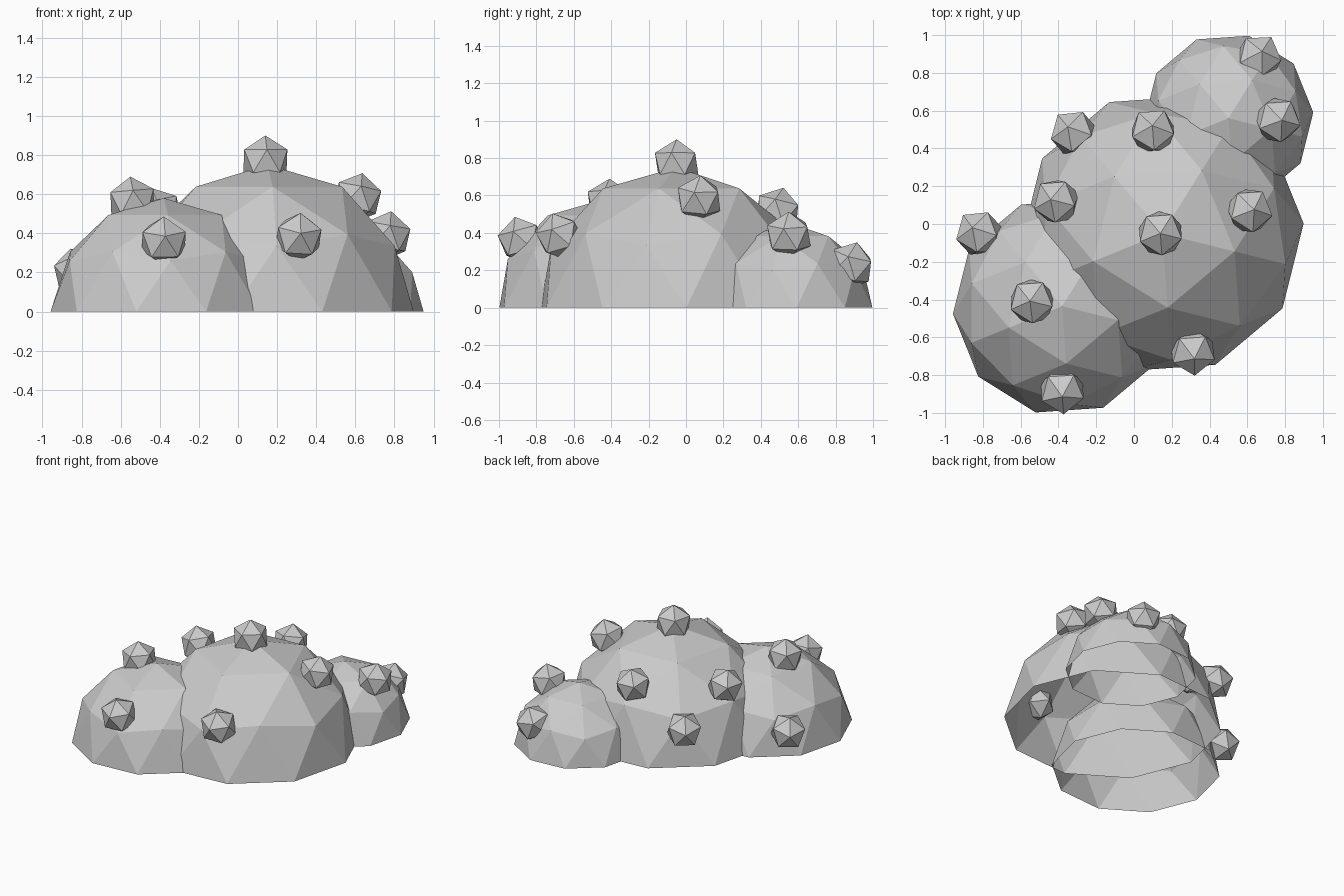
import bpy, bmesh
from math import radians
from mathutils import Vector, Matrix, Quaternion

if "Cube" in bpy.data.objects:
    bpy.data.objects.remove(bpy.data.objects["Cube"])

TURN = Matrix.Rotation(radians(-14), 4, 'Z')
UP = Vector((0, 0, 1))


def ico(name, centre, radius, subdiv, tilt=None, half=False):
    """Flat-shaded icosphere; optionally only its open upper half."""
    bm = bmesh.new()
    bmesh.ops.create_icosphere(bm, subdivisions=subdiv, radius=radius)
    if half:
        low = [f for f in bm.faces if f.calc_center_median().z < 0]
        bmesh.ops.delete(bm, geom=low, context='FACES')
    rot = tilt.to_matrix().to_4x4() if tilt else Matrix.Identity(4)
    bm.transform(Matrix.Translation(centre) @ rot @ TURN)
    mesh = bpy.data.meshes.new(name)
    bm.to_mesh(mesh)
    bm.free()
    obj = bpy.data.objects.new(name, mesh)
    bpy.context.collection.objects.link(obj)
    return obj


# Leafy mounds: name, centre, radius, berry centres
mounds = [
    ("bush_main", (0.15, -0.05, 0), 0.75, [
        (0.14, -0.05, 0.77), (0.31, -0.675, 0.38), (0.61, 0.07, 0.58),
        (0.10, 0.49, 0.515), (-0.41, 0.12, 0.505), (-0.32, 0.48, 0.28)]),
    ("bush_front", (-0.38, -0.435, 0), 0.58, [
        (-0.38, -0.88, 0.36), (-0.54, -0.41, 0.56), (-0.82, -0.05, 0.20)]),
    ("bush_back", (0.50, 0.56, 0), 0.45, [
        (0.76, 0.55, 0.385), (0.66, 0.88, 0.225)]),
]

for name, centre, radius, berries in mounds:
    ico(name, centre, radius, 2, half=True)
    # Berries sit half sunk in the mound, leaning slightly outward
    for i, p in enumerate(berries):
        outward = UP.rotation_difference(Vector(p) - Vector(centre))
        lean = Quaternion().slerp(outward, 0.3)
        ico(f"{name}_berry_{i + 1}", p, 0.13, 1, tilt=lean)
